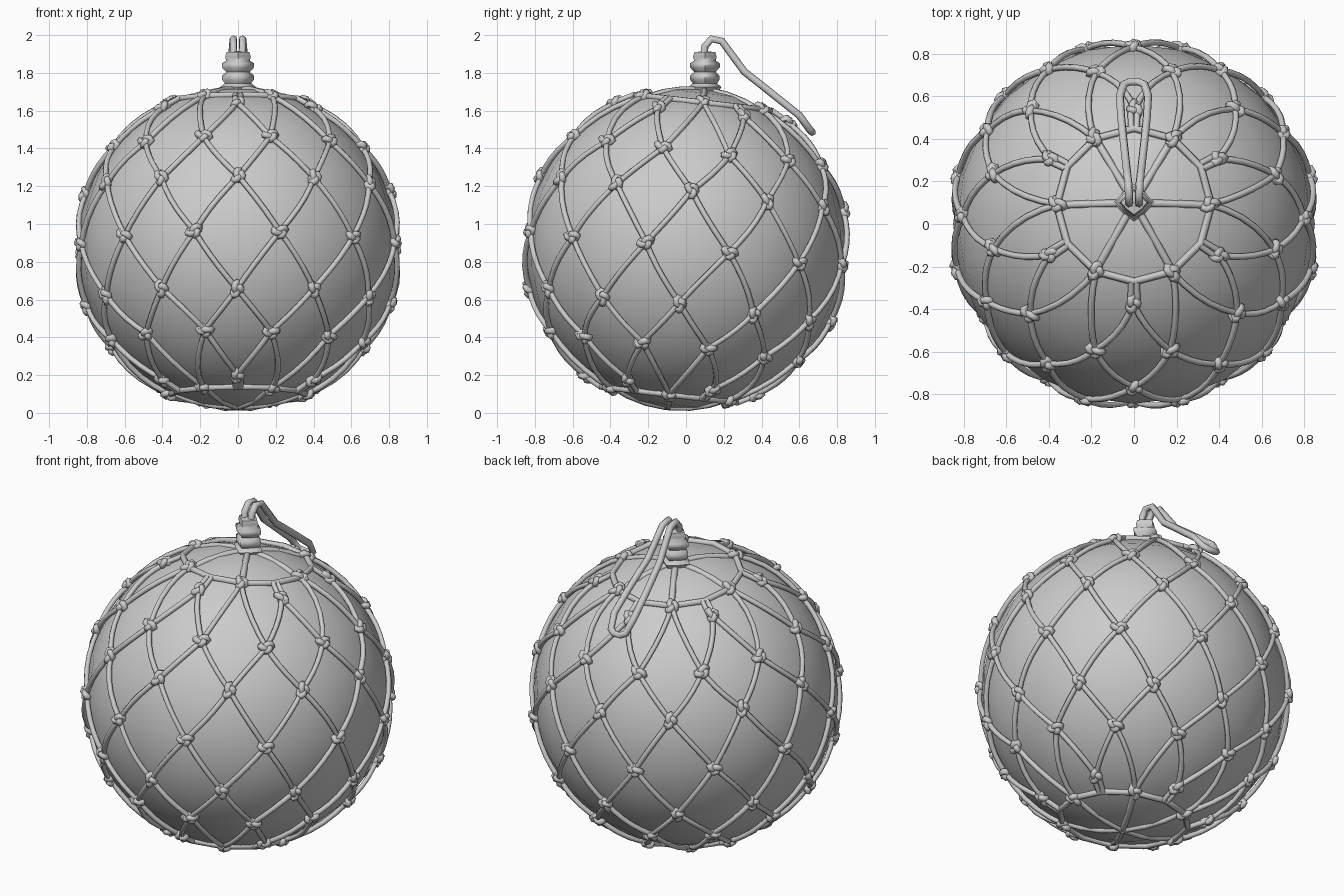
import bpy, math, random
from mathutils import Vector, Matrix

if "Cube" in bpy.data.objects:
    bpy.data.objects.remove(bpy.data.objects["Cube"])

random.seed(4)
C = Vector((0, 0, 0.87))
R = 0.85
TILT = Matrix.Rotation(math.radians(-6.6), 3, 'X')   # axis leans to +y


def on_ball(lat, lon, r):
    """Point on the tilted ball; lon 0 is the front."""
    a, o = math.radians(lat), math.radians(lon)
    return C + TILT @ Vector((r * math.cos(a) * math.sin(o), -r * math.cos(a) * math.cos(o), r * math.sin(a)))


def rope(name, paths, radius, cyclic=False, kind='POLY'):
    cu = bpy.data.curves.new(name, 'CURVE')
    cu.dimensions = '3D'
    cu.bevel_depth = radius
    cu.bevel_resolution = 1
    cu.use_fill_caps = True
    for pts in paths:
        sp = cu.splines.new(kind)
        sp.points.add(len(pts) - 1)
        for p, co in zip(sp.points, pts):
            p.co = (*co, 1)
        sp.use_cyclic_u = cyclic
    ob = bpy.data.objects.new(name, cu)
    bpy.context.collection.objects.link(ob)
    finish(ob, True)


def finish(ob, convert=False):
    bpy.ops.object.select_all(action='DESELECT')
    ob.select_set(True)
    bpy.context.view_layer.objects.active = ob
    if convert:
        bpy.ops.object.convert(target='MESH')
    bpy.ops.object.shade_smooth_by_angle(angle=math.radians(65))


# glass ball
bpy.ops.mesh.primitive_uv_sphere_add(segments=24, ring_count=14, radius=R, location=C,
                                     rotation=(math.radians(-6.6), 0, 0))
ball = bpy.context.object
ball.name = "float_ball"
finish(ball)

# net knots: staggered rows of twelve, end rows alternate between two latitudes
LATS = [60, 37, 20.5, 0, -20.5, -37, -60]
rows = []
for i, lat in enumerate(LATS):
    row = []
    for k in range(12):
        la = lat
        if abs(lat) == 60:
            la = math.copysign(65 if k % 2 else 58, lat)
        row.append((la + random.uniform(-.6, .6), k * 30 + (15 if i % 2 else 0) + random.uniform(-.6, .6)))
    rows.append(row)

# net strands between neighbouring rows
links = []
for i in range(len(rows) - 1):
    for k in range(12):
        a = rows[i][k]
        for step in ((-1, 0) if i % 2 == 0 else (0, 1)):
            b = rows[i + 1][(k + step) % 12]
            dlon = (b[1] - a[1] + 180) % 360 - 180
            jit = random.uniform(-.9, .9)
            pts = []
            for s in range(6):
                t = s / 5
                w = math.sin(math.pi * t)
                pts.append(on_ball(a[0] + (b[0] - a[0]) * t,
                                   a[1] + dlon * t + w * jit, R + 0.006 + 0.006 * w))
            links.append(pts)
rope("net_strands", links, 0.015)

# knots: small flattened trefoils lying on the ball
knots = []
for i, row in enumerate(rows):
    for lat, lon in row:
        n = (on_ball(lat, lon, 1) - C).normalized()
        east = (on_ball(lat, lon + 1, 1) - on_ball(lat, lon - 1, 1)).normalized()
        north = n.cross(east)
        c = on_ball(lat, lon, R + 0.012)
        spin = random.uniform(-.5, .5) + (1.57 if i % 2 == 0 else 0)
        loop = []
        for j in range(15):
            t = j / 15 * math.tau
            u = (math.sin(t) + 2 * math.sin(2 * t)) * 0.013
            v = (math.cos(t) - 2 * math.cos(2 * t)) * 0.008
            u, v = u * math.cos(spin) - v * math.sin(spin), u * math.sin(spin) + v * math.cos(spin)
            loop.append(c + east * u + north * v - n * math.sin(3 * t) * 0.012)
        knots.append(loop)
rope("net_knots", knots, 0.018, True)

# end rings and spokes over both poles
rings, spokes = [], []
for s in (1, -1):
    rings.append([on_ball(s * 65, k * 30, R + 0.008) for k in range(12)])
    for k in range(6):
        spokes.append([on_ball(s * la, 30 + 60 * k, R - 0.004) for la in (65, 73, 81, 89.5)])
rope("end_rings", rings, 0.018, True)
rope("end_spokes", spokes, 0.018)
# short ties from the lower end knots up to the rings
rope("ring_ties", [[on_ball(s * la, 60 * k + d, R + 0.012) for la in (58, 65)]
                   for s in (1, -1) for k in range(6) for d in (-2, 2)], 0.015)

# wrapped stem: four-sided stack of rope turns
prof = [(0.0, 1.70), (0.08, 1.70), (0.095, 1.725), (0.07, 1.745), (0.085, 1.765), (0.085, 1.785),
        (0.062, 1.805), (0.086, 1.83), (0.086, 1.85), (0.062, 1.865), (0.068, 1.885), (0.06, 1.91), (0.0, 1.915)]
N = 8
verts, faces = [], []
for r, z in prof:
    for k in range(N):
        a = k * math.tau / N
        q = r * (1 if k % 2 == 0 else 0.78)
        verts.append((q * math.cos(a), 0.1 + 0.92 * q * math.sin(a), z))
for i in range(len(prof) - 1):
    for k in range(N):
        m = (k + 1) % N
        faces.append((i * N + k, i * N + m, (i + 1) * N + m, (i + 1) * N + k))
me = bpy.data.meshes.new("wrapped_stem")
me.from_pydata(verts, [], faces)
stem = bpy.data.objects.new("wrapped_stem", me)
bpy.context.collection.objects.link(stem)
finish(stem)

# hanging loop falling to the back
half = [(0.022, 0.095, 1.88), (0.024, 0.10, 1.94), (0.024, 0.135, 1.98), (0.026, 0.19, 1.968),
        (0.032, 0.24, 1.90), (0.04, 0.31, 1.805), (0.05, 0.40, 1.735), (0.06, 0.50, 1.655),
        (0.066, 0.60, 1.575), (0.05, 0.655, 1.50), (0.02, 0.668, 1.485)]
rope("hanging_loop", [half + [(-x, y, z) for x, y, z in reversed(half)]], 0.02)
